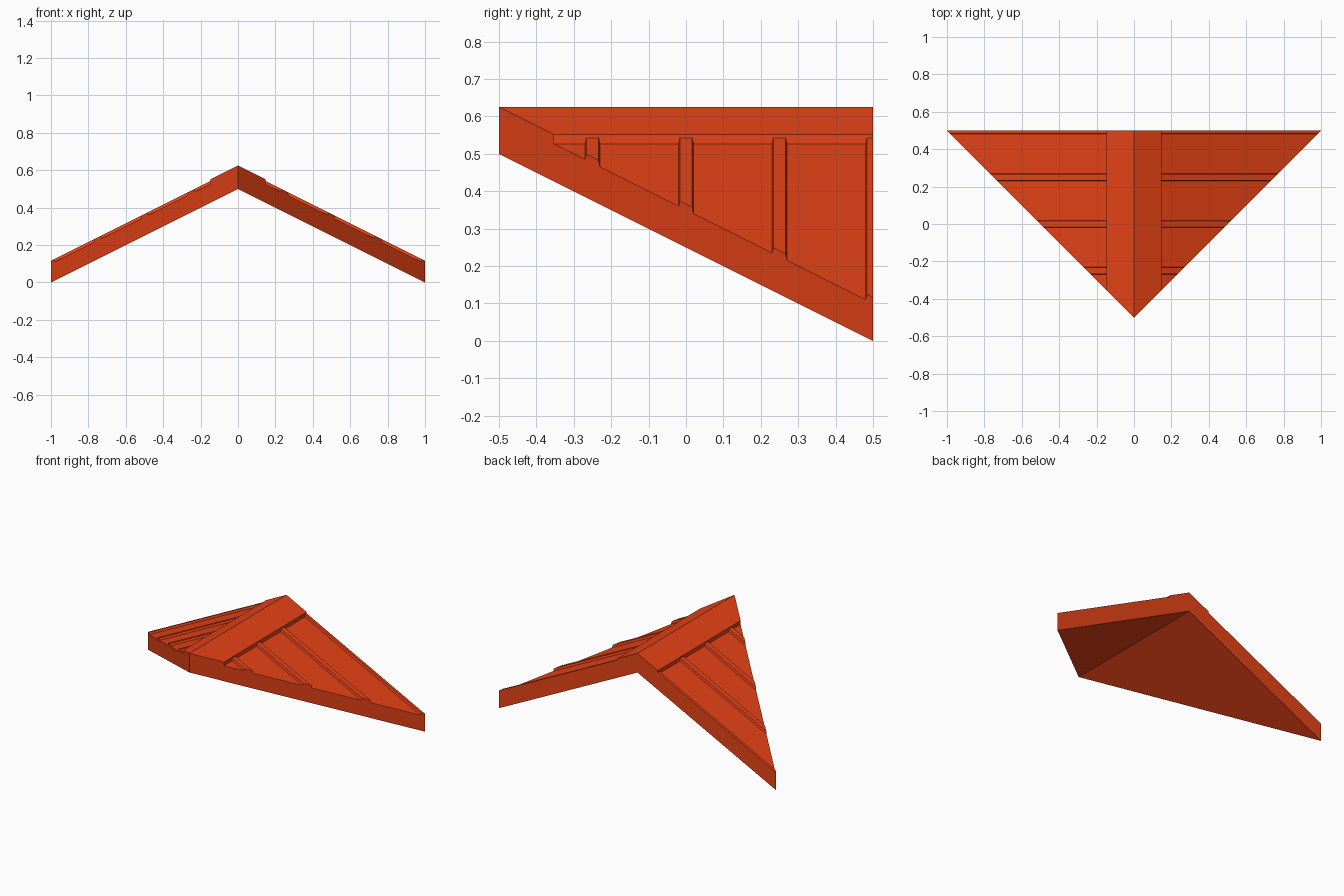
import bpy
import bmesh

if "Cube" in bpy.data.objects:
    bpy.data.objects.remove(bpy.data.objects["Cube"])

SLOPE = 0.5       # fall of the roof per unit of x
CAP = 0.146       # half width of the ridge cap
BASE, DECK, RIB, TOP = 0.5, 0.6, 0.616, 0.625   # heights projected to x = 0

red = bpy.data.materials.new("roof_orange_red")
red.use_nodes = True
colour = (0.8, 0.056, 0.008, 1)
red.diffuse_color = colour
red.node_tree.nodes["Principled BSDF"].inputs["Base Color"].default_value = colour


def build(name, start, end, cut_sides):
    """Prism between two matching outlines, trimmed along the diagonal hips."""
    bm = bmesh.new()
    a = [bm.verts.new(p) for p in start]
    b = [bm.verts.new(p) for p in end]
    bm.faces.new(a)
    bm.faces.new(b[::-1])
    for i in range(len(a)):
        j = (i + 1) % len(a)
        bm.faces.new((a[j], a[i], b[i], b[j]))
    for side in cut_sides:
        geom = bm.verts[:] + bm.edges[:] + bm.faces[:]
        cut = bmesh.ops.bisect_plane(bm, geom=geom, dist=1e-5, plane_co=(0, -0.5, 0),
                                     plane_no=(side, -1, 0), clear_outer=True)
        edges = [e for e in cut["geom_cut"] if isinstance(e, bmesh.types.BMEdge)]
        bmesh.ops.contextual_create(bm, geom=edges)
    bmesh.ops.recalc_face_normals(bm, faces=bm.faces[:])
    mesh = bpy.data.meshes.new(name)
    bm.to_mesh(mesh)
    bm.free()
    mesh.materials.append(red)
    obj = bpy.data.objects.new(name, mesh)
    bpy.context.collection.objects.link(obj)
    return obj


# Ribbed roof panel: profile along y with chamfered ribs, swept down the slope
profile = [(0.5, BASE), (-0.5, BASE), (-0.5, DECK)]
for y in (-0.25, 0, 0.25):
    profile += [(y - 0.02, DECK), (y - 0.0165, RIB), (y + 0.0165, RIB), (y + 0.02, DECK)]
profile += [(0.48, DECK), (0.4835, RIB), (0.5, RIB)]


def section(x):
    return [(x, y, z - SLOPE * x) for y, z in profile]


panel = build("roof_panels", section(CAP), section(1.1), [1])
panel.modifiers.new("mirror", "MIRROR").use_mirror_merge = False

# Ridge cap: chevron running front to back
drop = SLOPE * CAP
chevron = [(0, BASE), (CAP, BASE - drop), (CAP, TOP - drop),
           (0, TOP), (-CAP, TOP - drop), (-CAP, BASE - drop)]
build("ridge_cap", [(x, -0.7, z) for x, z in chevron],
      [(x, 0.5, z) for x, z in chevron], [1, -1])
